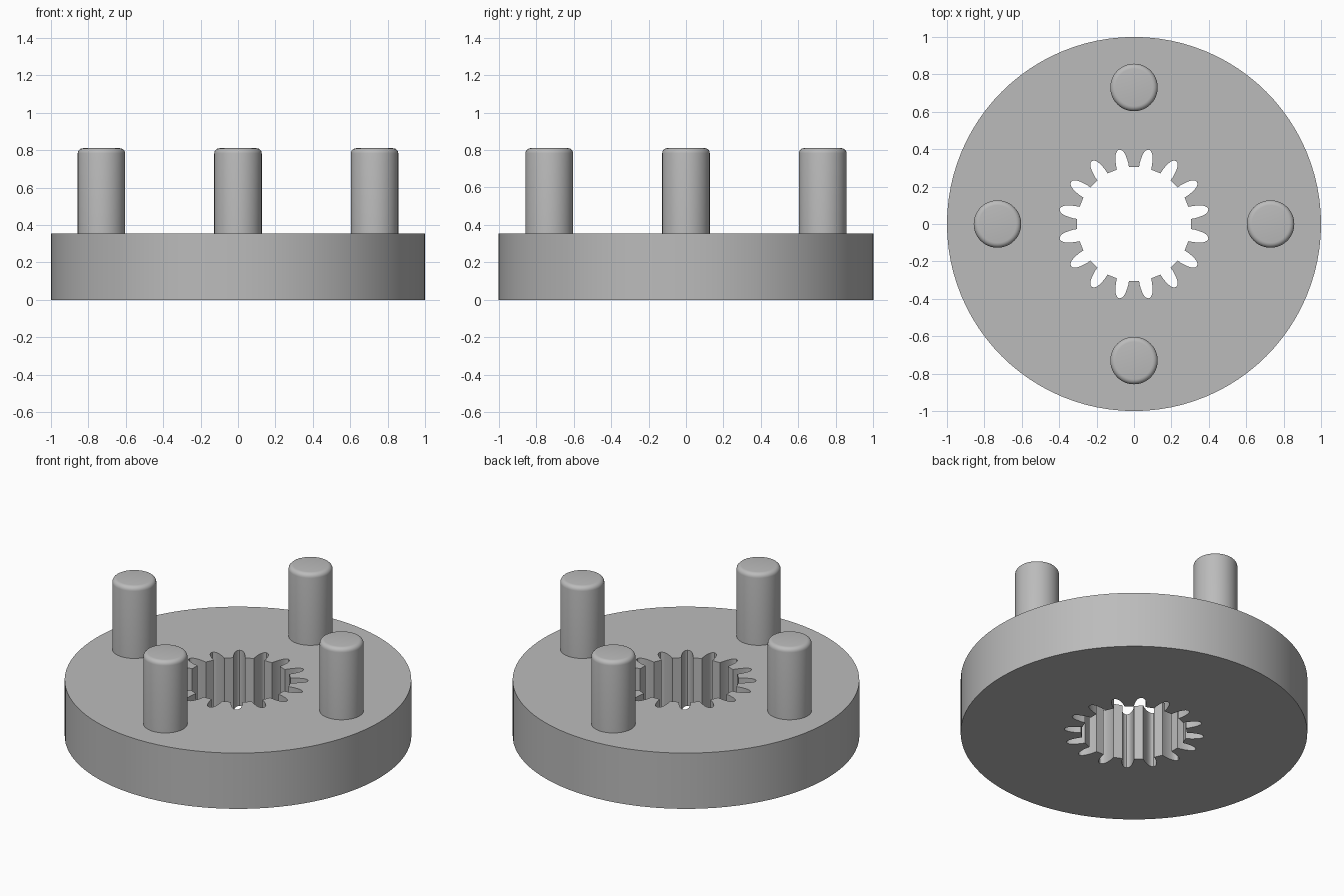
import bpy
import bmesh
from math import cos, sin, radians, pi

cube = bpy.data.objects.get("Cube")
if cube:
    bpy.data.objects.remove(cube, do_unlink=True)

DISC_RADIUS, DISC_HEIGHT = 1.0, 0.355
TEETH = 16
PIN_RADIUS, PIN_TOP, PIN_OFFSET = 0.127, 0.81, 0.73

grey = bpy.data.materials.new("plain_grey")
grey.use_nodes = True
colour = (0.5, 0.5, 0.5, 1)
grey.diffuse_color = colour
grey.node_tree.nodes["Principled BSDF"].inputs["Base Color"].default_value = colour


def polar(radius, angle):
    return (radius * cos(angle), radius * sin(angle), 0)


def finish(name, bm, location=(0, 0, 0)):
    """Turn a bmesh into a named, shaded object."""
    bmesh.ops.recalc_face_normals(bm, faces=bm.faces)
    mesh = bpy.data.meshes.new(name)
    bm.to_mesh(mesh)
    bm.free()
    mesh.materials.append(grey)
    obj = bpy.data.objects.new(name, mesh)
    obj.location = location
    bpy.context.collection.objects.link(obj)
    bpy.ops.object.select_all(action="DESELECT")
    obj.select_set(True)
    bpy.context.view_layer.objects.active = obj
    bpy.ops.object.shade_smooth_by_angle(angle=radians(28))
    return obj


def add_loop(bm, points):
    verts = [bm.verts.new(p) for p in points]
    return [bm.edges.new((a, b)) for a, b in zip(verts, verts[1:] + verts[:1])]


# Disc with a splined through-hole: flank is (radius, half angle in degrees)
flank = [(0.305, 6.2), (0.325, 5.9), (0.345, 5.3), (0.365, 4.5),
         (0.382, 3.6), (0.395, 2.5), (0.402, 1.4)]
slot = [(r, -a) for r, a in flank] + [(0.405, 0)] + [(r, a) for r, a in reversed(flank)]
hole = [polar(r, 2 * pi * (i + 0.5) / TEETH + radians(a))
        for i in range(TEETH) for r, a in slot]
rim = [polar(DISC_RADIUS, 2 * pi * i / 96) for i in range(96)]

bm = bmesh.new()
edges = add_loop(bm, rim) + add_loop(bm, hole)
bmesh.ops.triangle_fill(bm, edges=edges, use_beauty=True)
extruded = bmesh.ops.extrude_face_region(bm, geom=bm.faces[:], use_keep_orig=True)
top = [g for g in extruded["geom"] if isinstance(g, bmesh.types.BMVert)]
bmesh.ops.translate(bm, verts=top, vec=(0, 0, DISC_HEIGHT))
finish("splined_disc", bm)

# Four upright pins with rounded top edges
for i, side in enumerate(("left", "back", "right", "front")):
    bottom = DISC_HEIGHT - 0.01
    height = PIN_TOP - bottom
    bm = bmesh.new()
    bmesh.ops.create_cone(bm, cap_ends=True, segments=48, radius1=PIN_RADIUS,
                          radius2=PIN_RADIUS, depth=height)
    crown = [e for e in bm.edges if all(v.co.z > 0 for v in e.verts)]
    bmesh.ops.bevel(bm, geom=crown, offset=0.027, segments=5, profile=0.5,
                    affect="EDGES")
    x, y, _ = polar(PIN_OFFSET, i * pi / 2)
    finish(side + "_pin", bm, (x, y, bottom + height / 2))
